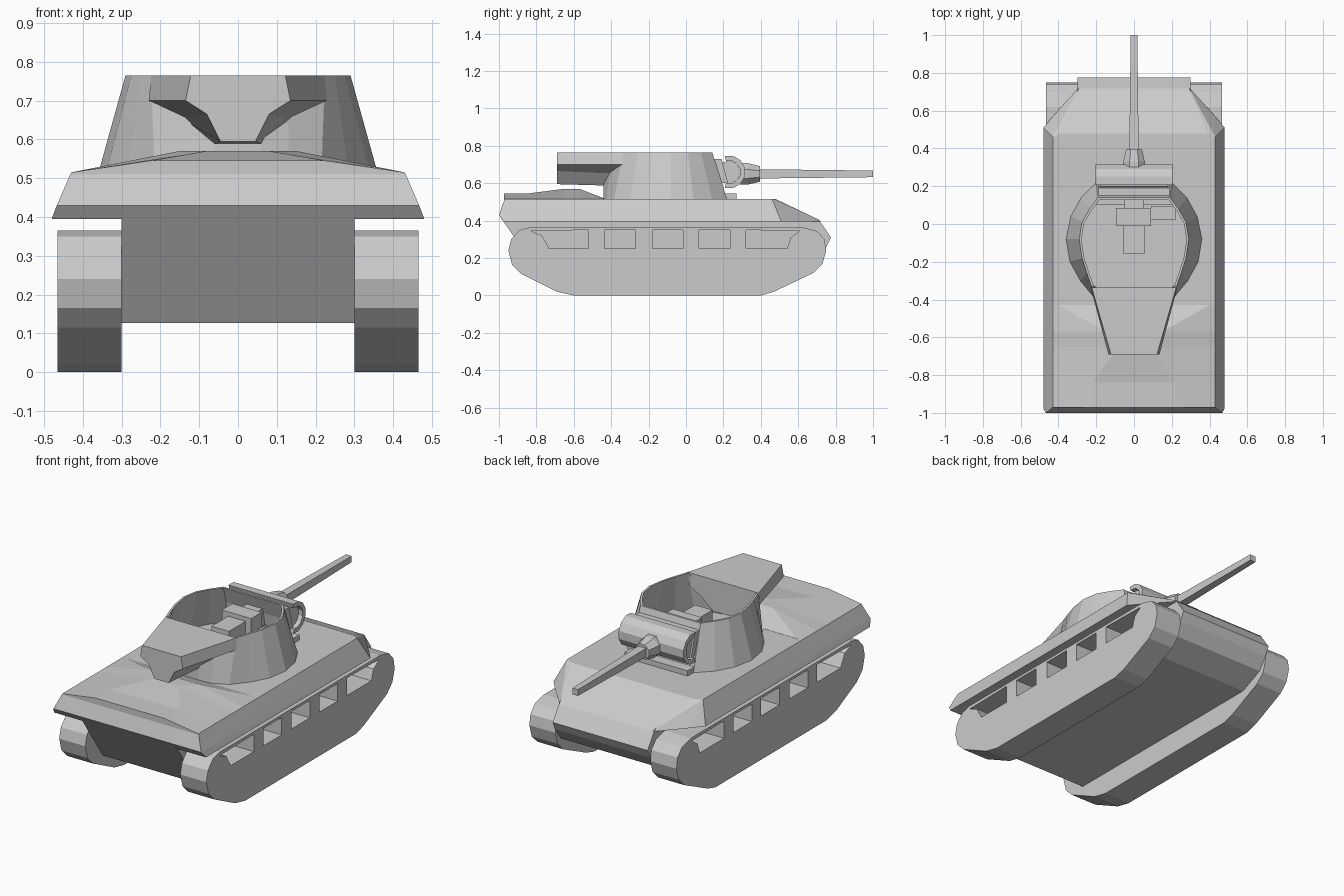
import bpy, bmesh, math

if "Cube" in bpy.data.objects:
    bpy.data.objects.remove(bpy.data.objects["Cube"])


def finish(name, bm):
    bmesh.ops.recalc_face_normals(bm, faces=bm.faces)
    me = bpy.data.meshes.new(name)
    bm.to_mesh(me)
    bm.free()
    ob = bpy.data.objects.new(name, me)
    bpy.context.collection.objects.link(ob)
    return ob


def add_loft(bm, rings):
    """Skin a list of equal-length rings and cap both ends."""
    vs = [[bm.verts.new(p) for p in r] for r in rings]
    n = len(vs[0])
    for a, b in zip(vs, vs[1:]):
        for i in range(n):
            j = (i + 1) % n
            bm.faces.new((a[i], a[j], b[j], b[i]))
    bm.faces.new(vs[0])
    bm.faces.new(vs[-1])


def loft(name, rings):
    bm = bmesh.new()
    add_loft(bm, rings)
    return finish(name, bm)


def prism(name, profiles, x0, x1):
    """Extrude one or more (y, z) profiles along x."""
    bm = bmesh.new()
    for p in profiles:
        add_loft(bm, [[(x, y, z) for y, z in p] for x in (x0, x1)])
    return finish(name, bm)


def rect(y0, y1, z0, z1):
    return [(y0, z0), (y1, z0), (y1, z1), (y0, z1)]


def box(name, x0, x1, y0, y1, z0, z1):
    return prism(name, [rect(y0, y1, z0, z1)], x0, x1)


def mirrored(half):
    return half + [(-p[0],) + tuple(p[1:]) for p in reversed(half) if p[0] > 0]


# Tracks with return-run openings
track = [(-.60, 0), (-.69, .02), (-.88, .115), (-.93, .165), (-.95, .24), (-.935, .30),
         (-.89, .35), (-.83, .365), (.62, .365), (.70, .345), (.74, .30), (.75, .24),
         (.73, .17), (.68, .12), (.47, .02), (.40, 0)]
holes = [rect(y, y + .165, .25, .35) for y in (-.435, -.18, .07)]
holes.append([(-.73, .25), (-.52, .25), (-.52, .35), (-.83, .345), (-.77, .32)])
holes.append([(.32, .25), (.54, .25), (.56, .31), (.61, .345), (.32, .35)])
cutter = prism("track_opening_cutter", holes, -.6, .6)
cutter.hide_render = True
cutter.hide_viewport = True
for side, x0, x1 in (("left", -.465, -.30), ("right", .30, .465)):
    t = prism(side + "_track", [track], x0, x1)
    m = t.modifiers.new("openings", 'BOOLEAN')
    m.operation = 'DIFFERENCE'
    m.solver = 'EXACT'
    m.object = cutter

# Lower hull between the tracks
prism("lower_hull", [[(-.79, .127), (-1, .43), (-.972, .51), (.48, .513), (.71, .405),
                      (.775, .31), (.75, .26), (.70, .19), (.56, .127)]], -.30, .30)

# Upper hull: convex sloped armour
bm = bmesh.new()
for s in (-1, 1):
    for x, y, z in [(.48, -.975, .395), (.467, -1, .43), (.43, -.97, .515), (.43, .46, .515),
                    (.39, .48, .515), (.48, .51, .395), (.43, .57, .395),
                    (.295, .72, .395), (.295, .71, .405)]:
        bm.verts.new((s * x, y, z))
bmesh.ops.convex_hull(bm, input=bm.verts)
bmesh.ops.dissolve_limit(bm, angle_limit=.01, verts=bm.verts, edges=bm.edges)
finish("upper_hull", bm)

# Raised engine deck
deck = [(-.972, .22, .546), (-.84, .22, .546), (-.65, .08, .57), (-.57, .15, .57), (-.43, .40, .516)]
loft("engine_deck", [[(-.43, y, .51), (-.43, y, .515), (-w, y, h), (w, y, h),
                      (.43, y, .515), (.43, y, .51)] for y, w, h in deck])

# Open-topped turret shell
base = [(.20, .22), (.28, .14), (.335, .04), (.36, -.08), (.34, -.20), (.285, -.30),
        (.215, -.385), (.13, -.425), (.06, -.44), (0, -.44)]
rim = [(.19, .14, .765), (.235, .08, .765), (.275, .01, .765), (.29, -.08, .765),
       (.275, -.18, .765), (.25, -.26, .765), (.224, -.335, .765), (.13, -.41, .65),
       (.06, -.44, .60), (0, -.44, .60)]


def inset(p, z=None):
    return (p[0] * .96, (p[1] + .1) * .95 - .1, p[2] if z is None else z)


low = [(x, y, .513) for x, y in base]
loft("turret", [mirrored(r) for r in
                (low, rim, [inset(p) for p in rim], [inset(p, .535) for p in low])])

# Rear counterweight
rear = [(.122, .765), (.135, .70), (.08, .665), (.045, .595)]
front = [(.224, .765), (.23, .70), (.14, .65), (.065, .585)]
loft("counterweight", [[(x, y, z) for x, z in mirrored(sec)]
                       for y, sec in ((-.69, rear), (-.335, front))])

# Mantlet: curved shield, inner drum and base lip
arc = [math.radians(a) for a in range(-105, 106, 30)]
shield = [(.23 + r * math.cos(a), .66 + r * math.sin(a))
          for r, seq in ((.088, arc), (.062, arc[::-1])) for a in seq]
prism("mantlet", [shield], -.205, .205)
drum = [(.23 + .06 * math.cos(k * math.pi / 6), .66 + .06 * math.sin(k * math.pi / 6))
        for k in range(12)]
prism("mantlet_drum", [drum], -.18, .18)
prism("mantlet_mount", [[(.15, .73), (.19, .73), (.225, .60), (.17, .60)]], -.19, .19)
box("turret_front_lip", -.20, .20, .10, .27, .513, .545)


# Gun barrel and collar along y
def tube(name, sides, stations):
    step = 2 * math.pi / sides
    return loft(name, [[(r * math.cos((k + .5) * step), y, .65 + r * math.sin((k + .5) * step))
                        for k in range(sides)] for y, r in stations])


tube("gun_collar", 8, [(.29, .062), (.33, .062), (.395, .045)])
tube("gun_barrel", 4, [(.38, .035), (1.0, .025)])

# Breech inside the turret
box("breech_block", -.095, .09, -.01, .085, .57, .715)
box("breech_guard", -.055, .055, -.16, -.01, .59, .69)
box("breech_cradle", -.05, .05, .085, .20, .60, .70)
box("sight_box", .09, .22, .02, .095, .56, .63)
